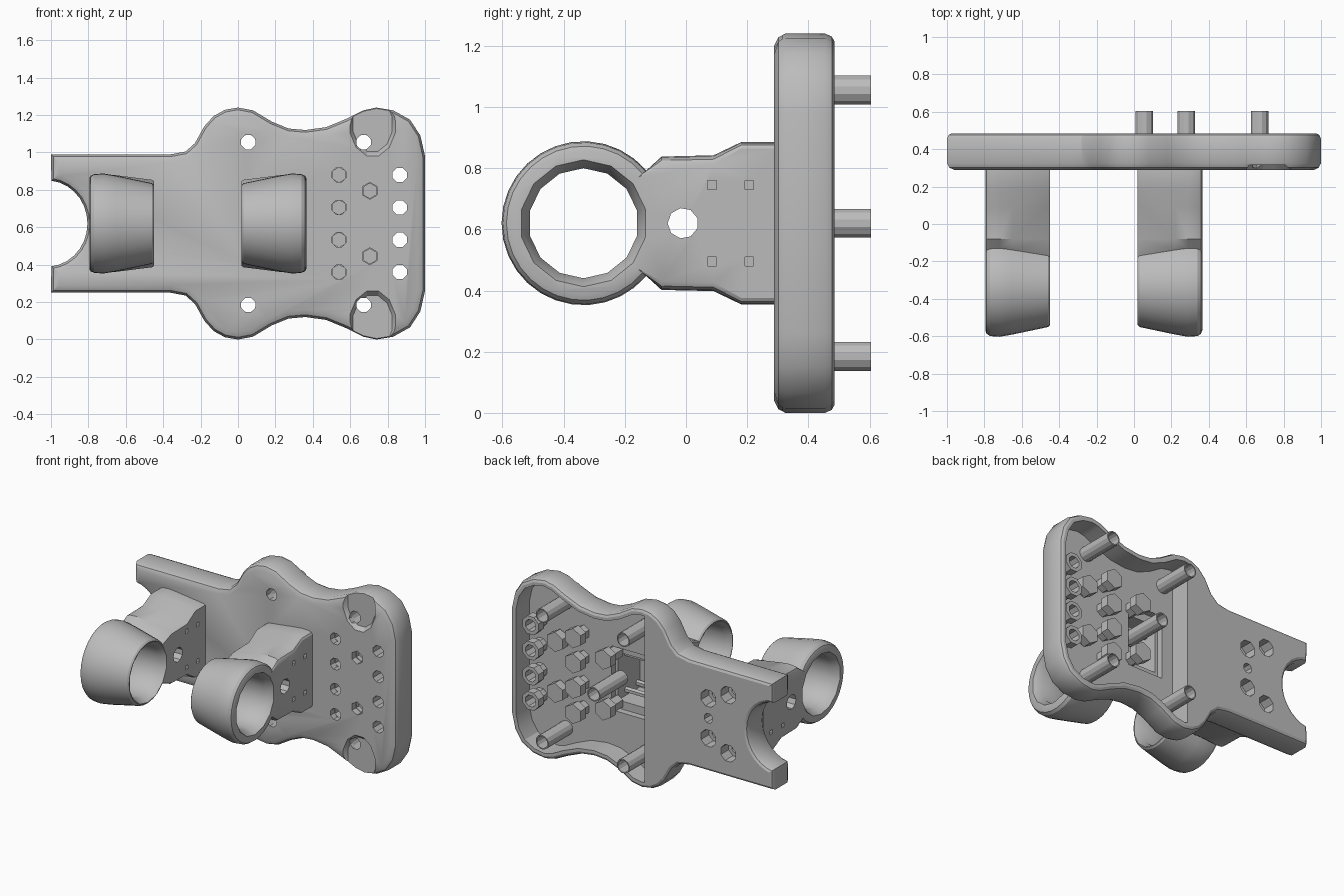
import bpy, bmesh, math
from mathutils import Vector

if "Cube" in bpy.data.objects:
    bpy.data.objects.remove(bpy.data.objects["Cube"], do_unlink=True)

grey = bpy.data.materials.new("plain grey")
grey.use_nodes = True
colour = (0.5, 0.5, 0.5, 1)
grey.diffuse_color = colour
grey.node_tree.nodes["Principled BSDF"].inputs["Base Color"].default_value = colour
MID = 0.62  # height of the mirror line


def add_loft(bm, loops, closed=False):
    rings = [[bm.verts.new(p) for p in loop] for loop in loops]
    n = len(rings[0])
    pairs = list(zip(rings, rings[1:]))
    if closed:
        pairs.append((rings[-1], rings[0]))
    else:
        bm.faces.new(rings[0])
        bm.faces.new(rings[-1])
    for a, b in pairs:
        for i in range(n):
            j = (i + 1) % n
            bm.faces.new((a[i], a[j], b[j], b[i]))


def finish(name, bm):
    bmesh.ops.recalc_face_normals(bm, faces=bm.faces)
    mesh = bpy.data.meshes.new(name)
    bm.to_mesh(mesh)
    bm.free()
    mesh.materials.append(grey)
    obj = bpy.data.objects.new(name, mesh)
    bpy.context.collection.objects.link(obj)
    return obj


def loft(name, loops, closed=False):
    bm = bmesh.new()
    add_loft(bm, loops, closed)
    return finish(name, bm)


def turned(name, spots, profile, axis="y", sides=12, closed=False, squash=1):
    """Revolve (radius, distance along axis) at each spot; spots are the two other coordinates."""
    bm = bmesh.new()
    for u, z in spots:
        loops = []
        for r, d in profile:
            ring = []
            for k in range(sides):
                a = 2 * math.pi * (k + 0.5) / sides
                p, q = u + r * squash * math.cos(a), z + r * math.sin(a)
                ring.append((p, d, q) if axis == "y" else (d, p, q))
            loops.append(ring)
        add_loft(bm, loops, closed)
    return finish(name, bm)


def box(name, x0, x1, y0, y1, half):
    return loft(name, [[(x0, y, MID - half), (x1, y, MID - half),
                        (x1, y, MID + half), (x0, y, MID + half)] for y in (y0, y1)])


def cut(obj, *cutters):
    for c in cutters:
        c.hide_render = True
        m = obj.modifiers.new("cut", "BOOLEAN")
        m.operation, m.solver, m.object = "DIFFERENCE", "EXACT", c
    dg = bpy.context.evaluated_depsgraph_get()
    mesh = bpy.data.meshes.new_from_object(obj.evaluated_get(dg))
    obj.modifiers.clear()
    obj.data = mesh
    for c in cutters:
        bpy.data.objects.remove(c, do_unlink=True)


def inset(points, d):
    """Move a counter-clockwise 2D outline inwards by d."""
    out = []
    for i, p in enumerate(points):
        a = (p - points[i - 1]).normalized()
        b = (points[(i + 1) % len(points)] - p).normalized()
        na, nb = Vector((-a.y, a.x)), Vector((-b.y, b.x))
        out.append(p + (na + nb) * d / max(1 + na.dot(nb), 0.5))
    return out


def mirrored(spots):
    return spots + [(x, 2 * MID - z) for x, z in spots]


# Plate outline: wavy upper edge mirrored below, round notch at the narrow end
top = [(1, .98), (.975, 1.09), (.92, 1.175), (.83, 1.225), (.74, 1.24), (.67, 1.225),
       (.58, 1.18), (.47, 1.135), (.36, 1.12), (.27, 1.128), (.18, 1.165), (.08, 1.225),
       (0, 1.24), (-.07, 1.228), (-.13, 1.195), (-.18, 1.14), (-.23, 1.05), (-.28, 1.005),
       (-.36, .99)]
notch = [(-1.02 + .215 * math.cos(a), MID + .23 * math.sin(a))
         for a in [math.radians(84 - 12 * i) for i in range(15)]]
flip = lambda pts: [(x, 2 * MID - z) for x, z in reversed(pts)]
outline = [Vector(p) for p in top + [(-1, .99)] + notch + [(-1, 2 * MID - .99)] + flip(top)]
section = lambda pts, y: [(p.x, y, p.y) for p in pts]
plate = loft("mounting_plate", [section(inset(outline, d), y) for d, y in
             [(.04, .288), (.012, .302), (0, .325), (0, .455), (.01, .477), (.025, .485)]])

# Pocket in the back of the wide end
wide = [p for p in top if p[0] > -.08]
pocket = inset([Vector(p) for p in wide + flip(wide)], .045)

# Hole positions
rows = [.36, .533, .706, .88]
edge_holes = [(.865, z) for z in rows]
inner_holes = [(.54, z) for z in rows]
pair_holes = mirrored([(.705, .795)])
hidden_holes = mirrored([(.31, .795)])
peg_spots = mirrored([(.055, 1.055), (.672, 1.055)])
screws = mirrored([(-.51, MID + .137), (-.66, MID + .2)])
cut(plate,
    loft("pocket_cutter", [section(pocket, y) for y in (.34, .6)]),
    turned("hole_cutter", edge_holes + inner_holes + peg_spots, [(.041, .2), (.041, .4)], sides=8),
    turned("hex_cutter", pair_holes, [(.045, .2), (.045, .4)], sides=6),
    turned("scoop_cutter", mirrored([(.72, 1.15)]), [(.19, .27), (.15, .315)], sides=12, squash=.72),
    turned("screw_head_cutter", screws, [(.06, .4), (.06, .6)], sides=8),
    turned("screw_shaft_cutter", screws + [(-.51, MID)], [(.034, .35), (.034, .6)], sides=8),
    box("window_cutter", .06, .33, .2, .45, .22))

# Pegs, captive nuts and bolts inside the pocket
pegs = turned("pegs", peg_spots, [(.041, .33), (.049, .33), (.049, .605), (.041, .605)], closed=True)
centre_peg = turned("centre_peg", [(.28, MID)], [(.049, .3), (.049, .605), (.041, .605), (.041, .4)])
nuts = turned("edge_nuts", edge_holes, [(.041, .33), (.049, .33), (.049, .395), (.066, .395),
              (.066, .455), (.041, .455)], sides=8, closed=True)


def bolts(name, spots, start, end):
    return turned(name, spots, [(.04, end - .06), (.04, start), (.048, start), (.048, end - .06),
                                (.068, end - .06), (.068, end)], sides=6)


parts = [plate, pegs, centre_peg, nuts, bolts("inner_bolts", inner_holes, .33, .46),
         bolts("pair_bolts", pair_holes, .33, .42), bolts("hidden_bolts", hidden_holes, .3, .46)]


# Ring arms: the cross-section is lofted sideways, thinner towards the inner side
def arm_section(x, d):
    cy, r = -.335, .268 - d
    arc = [math.radians(40 + 280 * i / 24) for i in range(25)]
    pts = [(cy + r * math.cos(a), MID + r * math.sin(a)) for a in arc]
    upper = [(.295, .265), (.18, .265), (.09, .222), (-.08, .218)]
    upper = [(y, h - d * (.6 if h > .25 else .8)) for y, h in upper]
    body = [(y, MID + h) for y, h in upper] + pts + [(y, MID - h) for y, h in reversed(upper)]
    return [(x, y, z) for y, z in body]


small_holes = mirrored([(.085, .745), (.207, .745)])
for name, base, side in (("left_arm", .02, 1), ("right_arm", -.45, -1)):
    at = lambda d: base + side * d
    arm = loft(name, [arm_section(at(d), o) for d, o in
               [(0, .062), (.01, .052), (.2, .012), (.27, 0), (.32, .004), (.338, .016), (.345, .035)]])
    cutters = [
        turned("bore_cutter", [(-.335, MID)], [(.21, at(-.02)), (.2, at(.01)), (.18, at(.05)),
               (.18, at(.29)), (.2, at(.33)), (.215, at(.36))], "x", 14),
        turned("cross_hole_cutter", [(-.01, MID)], [(.05, at(-.1)), (.05, at(.5))], "x", 9)]
    for lo, hi in ((-.1, .035), (.3, .5)):
        cutters.append(turned("small_hole_cutter", small_holes,
                              [(.02, at(lo)), (.02, at(hi))], "x", 4))
    if side == 1:
        cutters.append(box("cavity_cutter", .08, .31, .06, .4, .165))
        parts.append(turned("cross_rods", small_holes, [(.02, .07), (.02, .32)], "x", 6))
    cut(arm, *cutters)
    parts.append(arm)

# Smooth the soft faces and keep the edges crisp
bpy.ops.object.select_all(action="DESELECT")
for p in parts:
    p.select_set(True)
bpy.context.view_layer.objects.active = plate
bpy.ops.object.shade_smooth_by_angle(angle=math.radians(28))
